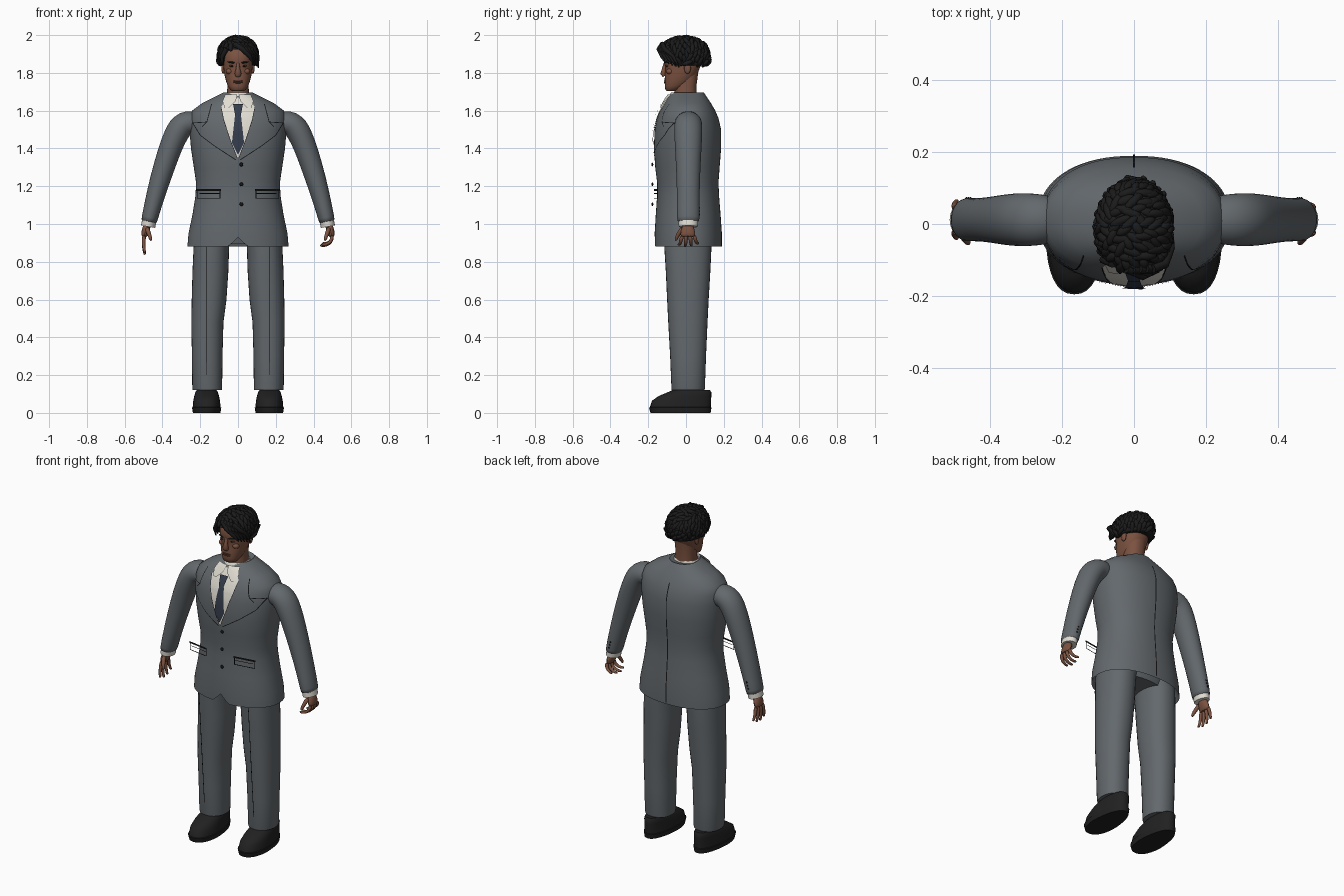
import bpy, bmesh, math, random
from mathutils import Vector, Matrix
from mathutils.bvhtree import BVHTree

if "Cube" in bpy.data.objects:
    bpy.data.objects.remove(bpy.data.objects["Cube"])

random.seed(4)


def mat(name, r, g, b):
    m = bpy.data.materials.new(name)
    m.diffuse_color = (r, g, b, 1)
    m.use_nodes = True
    m.node_tree.nodes["Principled BSDF"].inputs["Base Color"].default_value = m.diffuse_color
    return m


SUIT = mat("suit grey", .125, .14, .152)
SKIN = mat("brown skin", .2, .085, .052)
LIPS = mat("dark skin", .1, .04, .026)
WHITE = mat("shirt white", .75, .72, .65)
TIE = mat("tie navy", .035, .045, .07)
BLACK = mat("hair black", .011, .011, .011)
SHOE = mat("shoe black", .015, .015, .016)
SEAM = mat("seam black", .008, .008, .009)


def finish(name, bm, m, fix=True, angle=50, subdiv=0):
    if fix:
        bmesh.ops.recalc_face_normals(bm, faces=bm.faces)
    me = bpy.data.meshes.new(name)
    bm.to_mesh(me)
    bm.free()
    ob = bpy.data.objects.new(name, me)
    bpy.context.collection.objects.link(ob)
    me.materials.append(m)
    if subdiv:
        ob.modifiers.new("round", "SUBSURF").levels = subdiv
        ob.modifiers["round"].render_levels = subdiv
    bpy.ops.object.select_all(action='DESELECT')
    bpy.context.view_layer.objects.active = ob
    ob.select_set(True)
    bpy.ops.object.shade_smooth_by_angle(angle=math.radians(angle))
    return ob


def skin_rings(bm, rings):
    vs = [[bm.verts.new(p) for p in r] for r in rings]
    n = len(vs[0])
    for a, b in zip(vs, vs[1:]):
        for i in range(n):
            bm.faces.new((a[i], a[(i + 1) % n], b[(i + 1) % n], b[i]))
    bm.faces.new(vs[0])
    bm.faces.new(vs[-1])


def spow(v, e):
    return math.copysign(abs(v) ** e, v)


def ring(z, hw, yf, yb, cx=0, n=32, e=.9):
    """Horizontal rounded section; cx may be offset for limbs."""
    out = []
    for i in range(n):
        a = 2 * math.pi * i / n
        out.append(Vector((cx + hw * spow(math.cos(a), e),
                           (yf + yb) / 2 + (yb - yf) / 2 * spow(math.sin(a), e), z)))
    return out


def tube(bm, pts, n=12):
    """Oval tube through (x, y, z, in-plane radius, y radius)."""
    ps = [Vector(p[:3]) for p in pts]
    rings = []
    for i, p in enumerate(ps):
        t = (ps[min(i + 1, len(ps) - 1)] - ps[max(i - 1, 0)]).normalized()
        u = t.cross(Vector((0, 1, 0))).normalized()
        w = u.cross(t)
        rings.append([p + u * pts[i][3] * math.cos(k * 2 * math.pi / n)
                      + w * pts[i][4] * math.sin(k * 2 * math.pi / n) for k in range(n)])
    skin_rings(bm, rings)


def blob(bm, c, size, rot=Matrix.Identity(4), u=12, v=8):
    m = Matrix.Translation(c) @ rot @ Matrix.Diagonal((*size, 1))
    bmesh.ops.create_uvsphere(bm, u_segments=u, v_segments=v, radius=1, matrix=m)


# Jacket body, with a small inverted V at the front hem
rows = [(.95, .235, -.14, .165), (.88, .268, -.165, .19), (.95, .262, -.166, .19),
        (1.05, .241, -.16, .183), (1.15, .225, -.153, .175), (1.22, .222, -.153, .172),
        (1.3, .234, -.163, .178), (1.4, .249, -.17, .186), (1.5, .257, -.166, .186),
        (1.56, .256, -.152, .172), (1.6, .243, -.135, .155), (1.64, .19, -.113, .132),
        (1.67, .13, -.095, .112), (1.695, .08, -.075, .095), (1.685, .066, -.06, .075)]
rings = [ring(*r, n=72) for r in rows]
for p in rings[1]:
    if p.y < 0 and abs(p.x) < .05:
        p.z += .05 - abs(p.x)
bm = bmesh.new()
skin_rings(bm, rings)
jacket = finish("jacket", bm, SUIT)
tree = BVHTree.FromPolygons([v.co for v in jacket.data.vertices],
                            [p.vertices for p in jacket.data.polygons])
FRONT, BACK, DOWN = Vector((0, 1, 0)), Vector((0, -1, 0)), Vector((0, 0, -1))


def project(p, d, off):
    hit = tree.ray_cast(p - d * (1 + p.dot(d)), d)[0]
    return (hit if hit else p) - d * off


def grid(bm, table, d):
    vs = [[bm.verts.new(p) for p in r] for r in table]
    for a, b in zip(vs, vs[1:]):
        for i in range(len(a) - 1):
            f = bm.faces.new((a[i], a[i + 1], b[i + 1], b[i]))
            f.normal_update()
            if f.normal.dot(d) > 0:
                f.normal_flip()


def patch(name, rows, m, off, sides=(1,), cols=8):
    """Cloth panel laid over the jacket front from (z, x0, x1) rows."""
    bm = bmesh.new()
    for s in sides:
        table = []
        for a, b in zip(rows, rows[1:]):
            for k in range(6):
                z, x0, x1 = [a[j] + (b[j] - a[j]) * k / 5 for j in range(3)]
                table.append([project(Vector((s * (x0 + (x1 - x0) * i / cols), 0, z)),
                                      FRONT, off) for i in range(cols + 1)])
        grid(bm, table, FRONT)
    return finish(name, bm, m, fix=False)


def seam(name, pts, d, sides=(1,), width=.004, off=.003):
    """Thin dark line laid on the jacket along the given points."""
    bm = bmesh.new()
    for s in sides:
        ps = [Vector((s * p[0], p[1], p[2])) for p in pts]
        for a, b in zip(ps, ps[1:]):
            side = (b - a).cross(d).normalized() * width / 2
            mids = [a.lerp(b, k / 8) for k in range(9)]
            grid(bm, [[project(q - side, d, off), project(q + side, d, off)] for q in mids], d)
    return finish(name, bm, SEAM, fix=False)


# Shirt front, collar and tie
patch("shirt_front", [(1.67, -.06, .06), (1.62, -.088, .088), (1.55, -.074, .074),
                      (1.45, -.042, .042), (1.35, -.003, .003)], WHITE, .005)
patch("shirt_collar_points", [(1.685, .004, .068), (1.65, .012, .082), (1.615, .048, .07)],
      WHITE, .014, (-1, 1))
patch("tie", [(1.575, -.016, .016), (1.43, -.032, .032), (1.37, -.002, .002)], TIE, .011)
patch("tie_knot", [(1.635, -.026, .026), (1.575, -.015, .015)], TIE, .016)
bm = bmesh.new()
skin_rings(bm, [ring(1.63, .08, -.1, .06), ring(1.68, .075, -.088, .06),
                ring(1.697, .068, -.078, .055), ring(1.68, .06, -.06, .05)])
finish("shirt_collar", bm, WHITE)

# Jacket seams
both = (-1, 1)
seam("lapel_edge", [(.14, 0, 1.635), (.165, 0, 1.54), (.24, 0, 1.535), (.2, 0, 1.47),
                    (.12, 0, 1.41), (.012, 0, 1.34)], FRONT, both)
seam("lapel_notch", [(.165, 0, 1.54), (.19, 0, 1.515)], FRONT, both)
seam("lapel_opening", [(.09, 0, 1.62), (.075, 0, 1.55), (.043, 0, 1.45), (.004, 0, 1.35)],
     FRONT, both, .003, .006)
seam("back_seam", [(0, 0, 1.6), (0, 0, 1.2), (0, 0, .89)], BACK, width=.006)
seam("shoulder_seam", [(0, .132, 0), (.1, .122, 0), (.18, .095, 0), (.235, .045, 0)],
     DOWN, both, .006)

# Buttons on the front and the sleeves
bm = bmesh.new()
for z in (1.315, 1.21, 1.105):
    blob(bm, (.018, -.178, z), (.01, .005, .01))
for s in both:
    for k in range(3):
        blob(bm, (s * (.466 - .005 * k), .071, 1.05 + .018 * k), (.005, .004, .005), u=8, v=6)
finish("buttons", bm, SEAM)

# Pocket flap outlines, standing slightly clear of the jacket
bm = bmesh.new()
for s in both:
    def flap(x, z):
        return Vector((s * x, -.17 + max(0, x - .09) * .16, z))
    for x0, x1, z0, z1 in ((.09, .22, 1.175, 1.185), (.095, .215, 1.134, 1.138),
                           (.095, .205, 1.16, 1.163), (.093, .097, 1.135, 1.18),
                           (.214, .218, 1.135, 1.18)):
        grid(bm, [[flap(x0, z0), flap(x1, z0)], [flap(x0, z1), flap(x1, z1)]], FRONT)
finish("pocket_outlines", bm, SEAM, fix=False)

for s, tag in ((-1, "right"), (1, "left")):
    # Sleeve and shirt cuff
    bm = bmesh.new()
    arm = [(.215, 1.53, .06, .065), (.25, 1.535, .066, .07), (.28, 1.533, .067, .074),
           (.31, 1.507, .068, .075), (.337, 1.455, .063, .074), (.365, 1.385, .061, .07),
           (.413, 1.235, .055, .062), (.445, 1.12, .048, .061), (.47, 1.02, .043, .06),
           (.472, 1.008, .042, .059)]
    tube(bm, [(s * x, .012, z, a, b) for x, z, a, b in arm], 20)
    finish(tag + "_sleeve", bm, SUIT, subdiv=1)
    bm = bmesh.new()
    tube(bm, [(s * .47, .012, 1.02, .038, .052), (s * .476, .012, .986, .038, .05)], 20)
    finish(tag + "_cuff", bm, WHITE)

    # Hand: one hangs straight, the other curls inward
    bm = bmesh.new()
    tube(bm, [(s * .478, .01, 1.0, .02, .026), (s * .487, .01, .975, .022, .036),
              (s * .495, .01, .945, .019, .042), (s * .497, .01, .93, .014, .038)])
    if s > 0:
        bend = [(.498, .94), (.497, .915), (.482, .893), (.455, .884), (.432, .887)]
    else:
        bend = [(.496, .94), (.5, .91), (.5, .88), (.497, .855), (.492, .835)]
    for k, y in enumerate((-.03, -.009, .012, .033)):
        short = (.88, 1, .95, .78)[k]
        pts = []
        for i, (x, z) in enumerate(bend):
            r = .0115 - .0012 * i
            pts.append((s * (bend[0][0] + (x - bend[0][0]) * short), .01 + y * (1 + .17 * i),
                        .94 + (z - .94) * short, r, r))
        tube(bm, pts, 10)
    tube(bm, [(s * .482, -.015, .98, .014, .014), (s * .474, -.036, .955, .012, .012),
              (s * .464, -.05, .928, .01, .01), (s * .46, -.055, .91, .006, .006)], 10)
    finish(tag + "_hand", bm, SKIN, subdiv=1)

    # Trouser leg and its standing crease
    legs = [(.12, .162, .077, -.075, .098), (.13, .163, .079, -.077, .1),
            (.3, .163, .081, -.084, .106), (.48, .162, .085, -.094, .114),
            (.6, .153, .092, -.1, .12), (.75, .146, .095, -.107, .129),
            (.88, .141, .094, -.115, .135), (.97, .13, .1, -.115, .135)]
    bm = bmesh.new()
    skin_rings(bm, [ring(z, hw, yf, yb, s * cx) for z, cx, hw, yf, yb in legs])
    finish(tag + "_trouser_leg", bm, SUIT)
    bm = bmesh.new()
    grid(bm, [[Vector((s * .165 - .002, y, z)), Vector((s * .165 + .002, y, z))]
              for z, y in ((.88, -.137), (.55, -.112), (.2, -.085))], FRONT)
    finish(tag + "_trouser_crease", bm, SEAM, fix=False)

    # Shoe, narrowing toward the heel
    bm = bmesh.new()
    rings = [ring(*r, e=.85) for r in ((0, .074, -.188, .13), (.028, .079, -.196, .135),
             (.03, .075, -.191, .131), (.065, .072, -.18, .133), (.09, .068, -.143, .134),
             (.11, .064, -.095, .134), (.122, .056, -.07, .126))]
    for r in rings:
        for p in r:
            p.x = s * .166 + p.x * (1 - .2 * min(1, max(0, (p.y + .06) / .18)))
    skin_rings(bm, rings)
    finish(tag + "_shoe", bm, SHOE, angle=40)

# Trouser seat hidden under the hem
bm = bmesh.new()
skin_rings(bm, [ring(.895, .17, -.1, .12), ring(.97, .22, -.12, .14)])
finish("trouser_seat", bm, SUIT)

# Neck, head, nose and ears
bm = bmesh.new()
skin_rings(bm, [ring(1.66, .06, -.065, .058), ring(1.73, .056, -.06, .055),
                ring(1.84, .06, -.06, .07)])
skin_rings(bm, [ring(*r, e=.88) for r in (
    (1.703, .026, -.1, -.06), (1.71, .041, -.109, -.035), (1.73, .053, -.112, .0),
    (1.755, .063, -.113, .035), (1.79, .072, -.112, .058), (1.83, .077, -.108, .075),
    (1.855, .079, -.117, .085), (1.89, .08, -.116, .09), (1.93, .074, -.1, .085),
    (1.96, .05, -.06, .06))])
tube(bm, [(0, -.106, 1.855, .008, .01), (0, -.116, 1.825, .01, .01),
          (0, -.121, 1.797, .018, .015), (0, -.113, 1.784, .014, .012)])
for s in both:
    blob(bm, (s * .079, .008, 1.825), (.009, .018, .03))
    blob(bm, (s * .045, -.085, 1.808), (.02, .02, .016))
finish("head", bm, SKIN, angle=60)
bm = bmesh.new()
for z, h in ((1.757, .0045), (1.749, .005)):
    blob(bm, (0, -.109, z), (.025, .009, h))
for s in both:
    blob(bm, (s * .032, -.1, 1.837), (.017, .008, .006))
finish("lips_and_eyelids", bm, LIPS)
bm = bmesh.new()
for s in both:
    blob(bm, (s * .034, -.108, 1.856), (.022, .008, .005),
         Matrix.Rotation(s * -.12, 4, 'Y') @ Matrix.Rotation(s * .25, 4, 'Z'))
    blob(bm, (s * .032, -.106, 1.837), (.006, .004, .004))
finish("brows_and_pupils", bm, BLACK)

# Hair: a cap with an uneven lower edge, covered with overlapping locks
C, R = Vector((0, -.012, 1.9)), Vector((.1, .13, .09))


def hairline(d):
    c = -d.y / max(1e-6, math.hypot(d.x, d.y))
    t = min(1, max(0, (c - .3) / .5))
    return 1.838 + .085 * t * t * (3 - 2 * t)


def swell(d):
    k = 1
    if d.z < 0:
        h = math.hypot(d.x, d.y)
        k = min(1, h * 1.35) / max(h, 1e-6)
    return C + Vector((d.x * R.x * k, d.y * R.y * k, d.z * R.z))


bm = bmesh.new()
bmesh.ops.create_uvsphere(bm, u_segments=40, v_segments=28, radius=1)
for v in bm.verts:
    d = v.co.copy()
    v.co = swell(d)
    v.co.z = max(v.co.z, hairline(d))
for i in range(190):
    z = 1 - 1.75 * (i + .5) / 190
    a = i * 2.39996
    h = math.sqrt(1 - z * z)
    d = Vector((h * math.cos(a), h * math.sin(a), z))
    p = swell(d)
    if p.z < hairline(d) + .012:
        continue
    nrm = Vector((d.x / R.x, d.y / R.y, d.z / R.z)).normalized()
    flow = Vector((.5 + random.uniform(-.5, .5), random.uniform(-.6, .6), -1))
    flow = (flow - nrm * flow.dot(nrm)).normalized()
    rot = Matrix((nrm, flow.cross(nrm), flow)).transposed().to_4x4()
    blob(bm, p, (random.uniform(.008, .014), .013, random.uniform(.022, .034)), rot, 8, 6)
# Fringe swept to one side, with a short tuft at the other temple
for k in range(5):
    tube(bm, [(-.02 + .018 * k, -.125, 1.955, .012, .012),
              (.025 + .015 * k, -.145 + .008 * k, 1.925, .014, .012),
              (.062 + .01 * k, -.128 + .015 * k, 1.888, .012, .01),
              (.08 + .007 * k, -.108 + .018 * k, 1.852 - .006 * k, .003, .003)], 8)
for k in range(3):
    tube(bm, [(-.06 - .012 * k, -.11 + .02 * k, 1.93, .014, .012),
              (-.085 - .008 * k, -.1 + .025 * k, 1.885, .012, .011),
              (-.084 - .006 * k, -.09 + .025 * k, 1.838, .003, .003)], 8)
finish("hair", bm, BLACK, angle=60)
